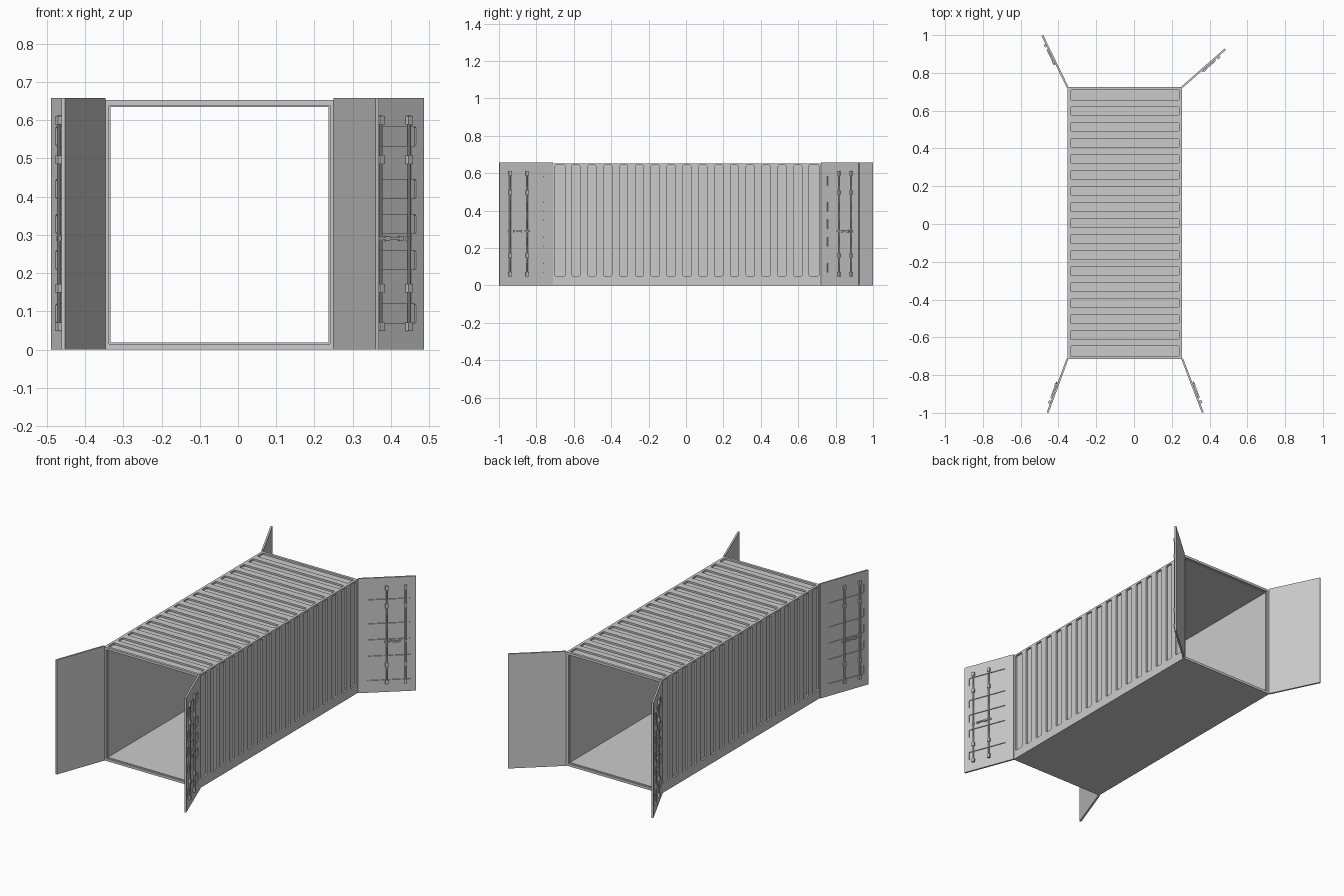
import bpy, bmesh, math
from mathutils import Vector, Matrix

if "Cube" in bpy.data.objects:
    bpy.data.objects.remove(bpy.data.objects["Cube"])

X0, X1, Y0, Y1, H = -0.352, 0.255, -0.715, 0.725, 0.653
DOOR_H, DOOR_T = 0.658, 0.010


def make(name, bm):
    bmesh.ops.recalc_face_normals(bm, faces=bm.faces[:])
    me = bpy.data.meshes.new(name)
    bm.to_mesh(me)
    bm.free()
    ob = bpy.data.objects.new(name, me)
    bpy.context.collection.objects.link(ob)
    return ob


def loft(bm, rings, closed=False):
    """Skin a list of point rings; cap the ends unless closed."""
    vs = [[bm.verts.new(p) for p in r] for r in rings]
    n = len(vs[0])
    for i in range(len(vs) if closed else len(vs) - 1):
        a, b = vs[i], vs[(i + 1) % len(vs)]
        for j in range(n):
            k = (j + 1) % n
            bm.faces.new((a[j], a[k], b[k], b[j]))
    if not closed:
        bm.faces.new(vs[0])
        bm.faces.new(vs[-1])


def groove(bm, a0, a1, b0, b1, h0, h1, to3d, c=0.005):
    """Corner-clipped slab from height h0 to h1."""
    o = [(a0 + c, b0), (a1 - c, b0), (a1, b0 + c), (a1, b1 - c),
         (a1 - c, b1), (a0 + c, b1), (a0, b1 - c), (a0, b0 + c)]
    loft(bm, [[to3d(a, b, h) for a, b in o] for h in (h0, h1)])


def box(bm, u0, u1, n0, n1, z0, z1, m):
    loft(bm, [[m @ Vector(p) for p in ((u0, n0, z), (u1, n0, z), (u1, n1, z), (u0, n1, z))]
              for z in (z0, z1)])


def rod(bm, u, n, r, z0, z1, m, sides=10):
    loft(bm, [[m @ Vector((u + r * math.cos(2 * math.pi * i / sides),
                           n + r * math.sin(2 * math.pi * i / sides), z))
               for i in range(sides)] for z in (z0, z1)])


def cut(ob, bm):
    cutter = make(ob.name + "_cutter", bm)
    cutter.hide_render = True
    cutter.hide_viewport = True
    mod = ob.modifiers.new("grooves", 'BOOLEAN')
    mod.operation = 'DIFFERENCE'
    mod.solver = 'EXACT'
    mod.object = cutter


# Container shell: open tube with a small rebate at each end
bm = bmesh.new()
section = [(0, Y0), (0, Y1), (.014, Y1), (.014, Y1 - .01), (.018, Y1 - .01),
           (.018, Y0 + .01), (.014, Y0 + .01), (.014, Y0)]
loft(bm, [[(X0 + t, y, t), (X1 - t, y, t), (X1 - t, y, H - t), (X0 + t, y, H - t)]
          for t, y in section], closed=True)
shell = make("container_shell", bm)

# Seventeen recessed corrugations on roof and both sides
bm = bmesh.new()
COUNT = 17
for i in range(COUNT):
    y = -0.673 + i * (0.683 + 0.673) / (COUNT - 1)
    w = 0.027 if i in (0, COUNT - 1) else 0.022
    groove(bm, y - w, y + w, X0 + .0145, X1 - .0145, -0.010, 0.004,
           lambda a, b, h: (b, a, H + h))
    groove(bm, y - w, y + w, 0.05, 0.643, -0.010, 0.004,
           lambda a, b, h: (X1 + h, a, b))
    groove(bm, y - w, y + w, 0.05, 0.643, -0.010, 0.004,
           lambda a, b, h: (X0 - h, a, b))
cut(shell, bm)


def door(name, hinge, tip, side):
    h, d = Vector(hinge), Vector(tip) - Vector(hinge)
    length = d.length
    u = d.normalized()
    n = Vector((-u.y, u.x))          # outward face points away from the container centre line
    if n.x * side < 0:
        n = -n
    m = Matrix(((u.x, n.x, 0, h.x), (u.y, n.y, 0, h.y), (0, 0, 1, 0), (0, 0, 0, 1)))
    t = DOOR_T / 2
    # Door leaf with recessed panels
    bm = bmesh.new()
    box(bm, 0, length, -t, t, 0, DOOR_H, m)
    leaf = make(name, bm)
    bm = bmesh.new()
    for z in (0.094, 0.234, 0.328, 0.42, 0.558):
        groove(bm, 0.05, 0.276, z - .025, z + .025, t - .005, t + .004,
               lambda a, b, k: m @ Vector((a, k, b)), 0.003)
    cut(leaf, bm)
    # Locking bars
    bm = bmesh.new()
    for x in (0.15, 0.248):
        rod(bm, x, t + .005, .0045, 0.05, 0.612, m)
    make(name + "_lock_bars", bm)
    # Bar guides and handle
    bm = bmesh.new()
    for x in (0.15, 0.248):
        for z in (0.06, 0.16, 0.497, 0.60):
            box(bm, x - .008, x + .008, t - .001, t + .011, z - .011, z + .011, m)
    box(bm, 0.135, 0.225, t + .002, t + .009, 0.287, 0.294, m)
    for x in (0.172, 0.22, 0.248):
        box(bm, x - .007, x + .007, t - .001, t + .007, 0.284, 0.297, m)
    make(name + "_handle_and_guides", bm)


# Four doors, each swung open at its own angle
door("front_left_door", (X0, Y0 + .002), (-0.457, -0.998), -1)
door("front_right_door", (X1, Y0 + .002), (0.364, -0.998), 1)
door("back_left_door", (X0, Y1), (-0.485, 0.998), -1)
door("back_right_door", (X1, Y1), (0.484, 0.926), 1)
